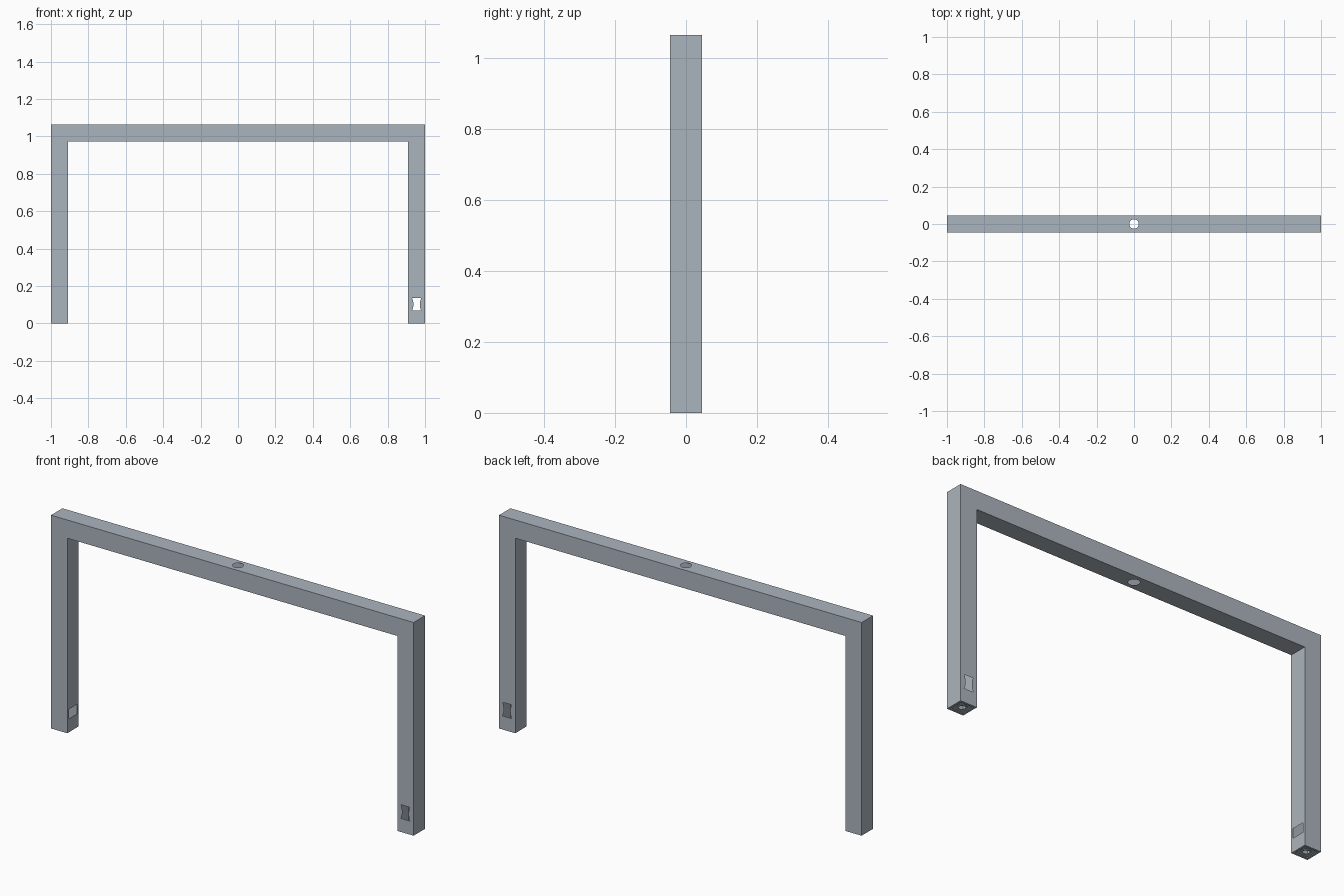
import bpy, bmesh, math

if "Cube" in bpy.data.objects:
    bpy.data.objects.remove(bpy.data.objects["Cube"])

W, H, IN, BAR = 0.045, 1.063, 0.91, 0.972   # half depth, height, leg face, bar underside

steel = bpy.data.materials.new("blue_grey_steel")
steel.diffuse_color = (0.41, 0.46, 0.51, 1)
steel.use_nodes = True
steel.node_tree.nodes["Principled BSDF"].inputs["Base Color"].default_value = steel.diffuse_color


def prism(name, pts, mapping, lo, hi):
    """Extrude a 2D outline between lo and hi; mapping(u, v, w) gives xyz."""
    n = len(pts)
    verts = [mapping(u, v, w) for w in (lo, hi) for u, v in pts]
    faces = [tuple(range(n))[::-1], tuple(range(n, 2 * n))]
    faces += [(i, (i + 1) % n, n + (i + 1) % n, n + i) for i in range(n)]
    me = bpy.data.meshes.new(name)
    me.from_pydata(verts, [], faces)
    bm = bmesh.new()
    bm.from_mesh(me)
    bmesh.ops.recalc_face_normals(bm, faces=bm.faces)
    bm.to_mesh(me)
    bm.free()
    me.materials.append(steel)
    ob = bpy.data.objects.new(name, me)
    bpy.context.collection.objects.link(ob)
    return ob


def circle(cx, cy, r, n=32):
    return [(cx + r * math.cos(2 * math.pi * i / n),
             cy + r * math.sin(2 * math.pi * i / n)) for i in range(n)]


def rect(x0, x1, y0, y1):
    return [(x0, y0), (x1, y0), (x1, y1), (x0, y1)]


def cut(target, cutter):
    m = target.modifiers.new("cut", 'BOOLEAN')
    m.operation, m.solver, m.object = 'DIFFERENCE', 'EXACT', cutter
    bpy.context.view_layer.objects.active = target
    bpy.ops.object.modifier_apply(modifier=m.name)
    bpy.data.objects.remove(cutter)


def along_y(u, v, w): return (u, w, v)
def along_z(u, v, w): return (u, v, w)
def along_x(u, v, w): return (w, u, v)


# Upside-down U frame
frame = prism("frame", [(-1, 0), (-IN, 0), (-IN, BAR), (IN, BAR),
                        (IN, 0), (1, 0), (1, H), (-1, H)], along_y, -W, W)

# Round hole through the middle of the top bar
cut(frame, prism("top_hole", circle(0, 0, 0.025), along_z, 0.9, 1.2))

# Waisted slot through the right leg
side = []
for i in range(9):
    t = -1 + i / 4
    side.append((0.017 + 0.008 * t * t, 0.034 * t))
outline = [(0.955 + x, 0.102 + z) for x, z in side]
outline += [(0.955 - x, 0.102 + z) for x, z in reversed(side)]
cut(frame, prism("waisted_slot", outline, along_y, -0.1, 0.1))

# Opening in the inner face of the left leg
cut(frame, prism("leg_opening", rect(-0.032, 0.032, 0.068, 0.115),
                 along_x, -0.975, -0.85))

# Shallow square recess and fixing hole under each leg, with a raised ring
for s, label in ((-1, "left"), (1, "right")):
    cx = s * 0.955
    cut(frame, prism("recess", rect(cx - 0.034, cx + 0.034, -0.034, 0.034),
                     along_z, -0.05, 0.004))
    cut(frame, prism("bolt_hole", circle(cx, 0, 0.016), along_z, -0.05, 0.045))
    ring = prism(label + "_foot_ring", circle(cx, 0, 0.023), along_z, 0.001, 0.005)
    cut(ring, prism("ring_hole", circle(cx, 0, 0.016), along_z, -0.05, 0.05))

# Hollow thin-sheet tube: drop the walls the cutters left inside
bm = bmesh.new()
bm.from_mesh(frame.data)
inner = []
for f in bm.faces:
    c, e = f.calc_center_median(), 1e-4
    skin = (abs(f.normal.y) > 0.99 and all(abs(abs(v.co.y) - W) < e for v in f.verts)
            or all(min(abs(abs(v.co.x) - k) for k in (1, IN)) < e for v in f.verts)
            or all(min(abs(v.co.z - k) for k in (H, BAR)) < e for v in f.verts)
            and abs(f.normal.z) > 0.99
            or all(v.co.z < 0.005 for v in f.verts))
    if not skin:
        inner.append(f)
bmesh.ops.delete(bm, geom=inner, context='FACES')
bm.to_mesh(frame.data)
bm.free()
